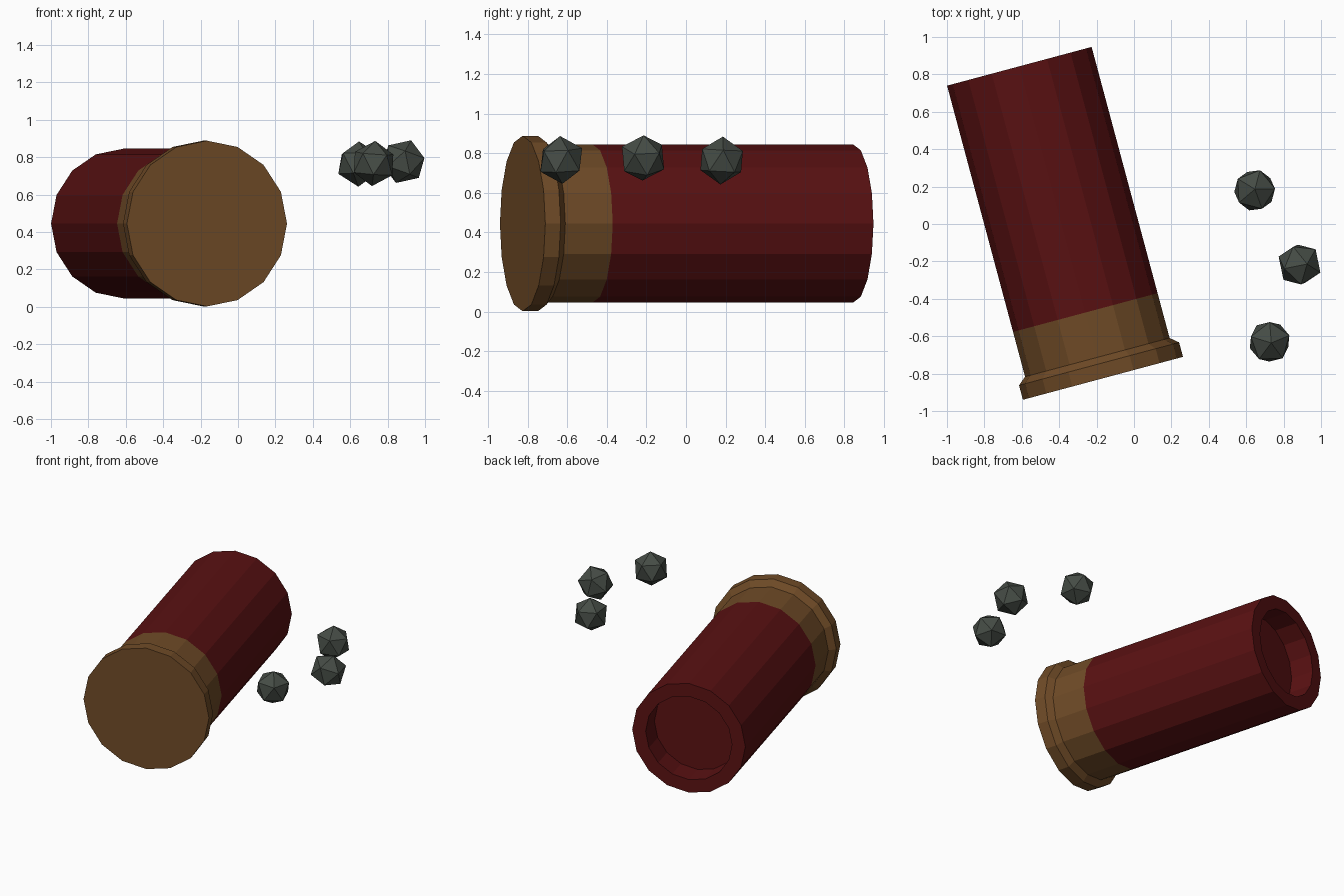
import bpy, bmesh, math
from mathutils import Matrix, Euler

if "Cube" in bpy.data.objects:
    bpy.data.objects.remove(bpy.data.objects["Cube"])

SIDES = 16


def material(name, rgb):
    m = bpy.data.materials.new(name)
    m.diffuse_color = (*rgb, 1)
    m.use_nodes = True
    m.node_tree.nodes["Principled BSDF"].inputs["Base Color"].default_value = m.diffuse_color
    return m


RED = material("dark red", (0.10, 0.0055, 0.006))
BRASS = material("brass", (0.16, 0.07, 0.020))
LEAD = material("lead grey", (0.060, 0.072, 0.060))


def finish(bm, name, mat, matrix):
    bmesh.ops.recalc_face_normals(bm, faces=bm.faces)
    me = bpy.data.meshes.new(name)
    bm.to_mesh(me)
    bm.free()
    me.materials.append(mat)
    ob = bpy.data.objects.new(name, me)
    ob.matrix_world = matrix
    bpy.context.collection.objects.link(ob)
    return ob


def lathe(name, profile, mat, matrix, cap_first=False, cap_last=False):
    """Revolve (distance along y, radius) points around the y axis."""
    bm = bmesh.new()
    rings = [[bm.verts.new((r * math.cos(2 * math.pi * i / SIDES), t,
                            r * math.sin(2 * math.pi * i / SIDES)))
              for i in range(SIDES)] for t, r in profile]
    for a, b in zip(rings, rings[1:]):
        for i in range(SIDES):
            j = (i + 1) % SIDES
            bm.faces.new((a[i], a[j], b[j], b[i]))
    if cap_first:
        bm.faces.new(rings[0])
    if cap_last:
        bm.faces.new(rings[-1])
    return finish(bm, name, mat, matrix)


# Cartridge lies on its side, turned 15 degrees
pose = Matrix.Translation((-0.166, -0.825, 0.445)) @ Matrix.Rotation(math.radians(15), 4, 'Z')

# Brass base with wider rim
lathe("brass_base", [(0, 0.443), (0.08, 0.443), (0.116, 0.40), (0.364, 0.40)],
      BRASS, pose, cap_first=True)

# Red hull with recessed end
lathe("red_hull", [(0.364, 0.40), (1.727, 0.40), (1.727, 0.305), (1.557, 0.305)],
      RED, pose, cap_last=True)

# Loose pellets: position, rotation in degrees
pellets = [((0.725, -0.63, 0.766), (4, 3, 20)),
           ((0.885, -0.217, 0.776), (14, 14, 50)),
           ((0.645, 0.18, 0.763), (0, 3, 75))]
for n, (loc, rot) in enumerate(pellets, 1):
    bm = bmesh.new()
    bmesh.ops.create_icosphere(bm, subdivisions=1, radius=0.121)
    turn = Euler([math.radians(a) for a in rot]).to_matrix().to_4x4()
    finish(bm, f"pellet_{n}", LEAD, Matrix.Translation(loc) @ turn)
